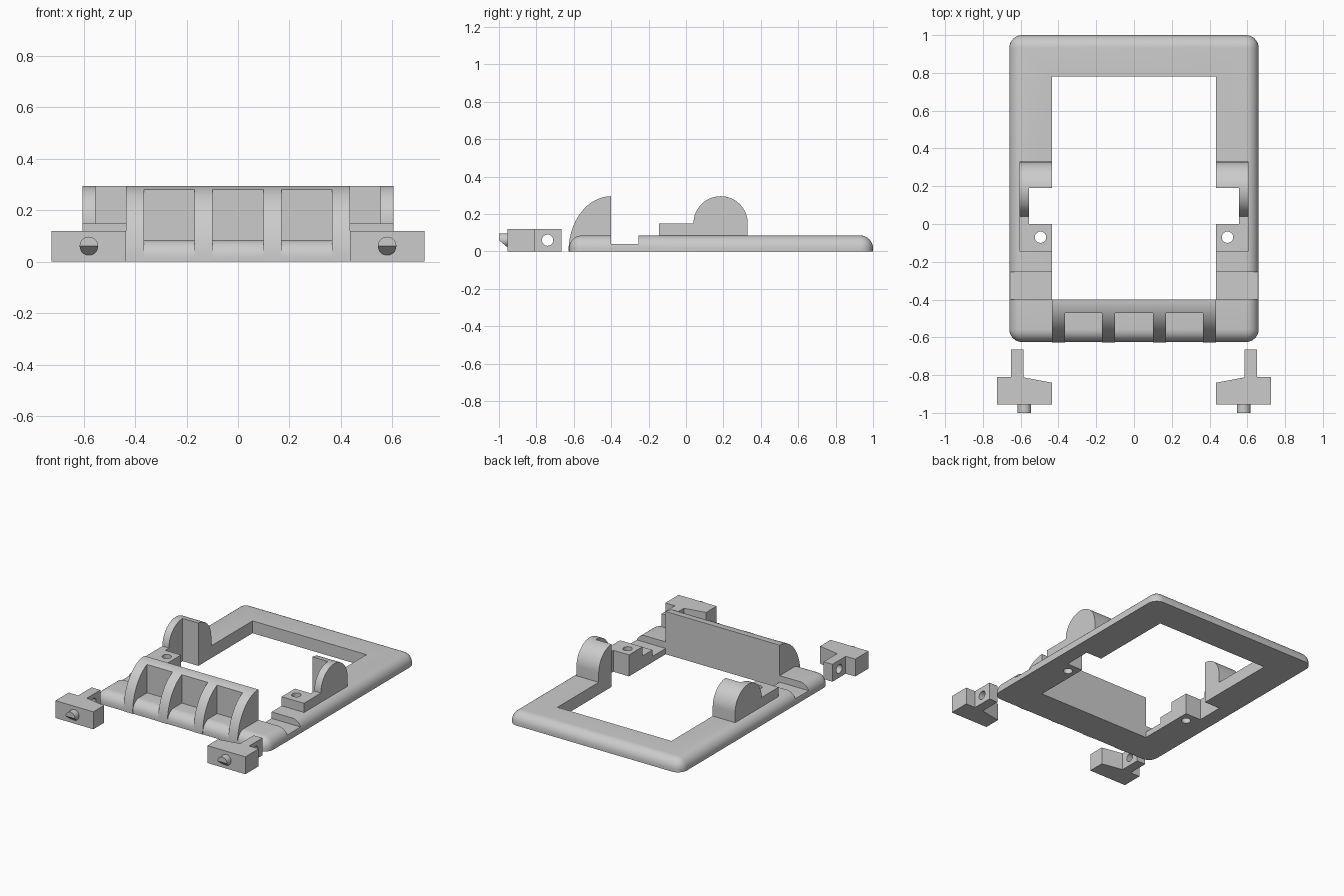
import bpy, bmesh, math
from mathutils import Vector

if "Cube" in bpy.data.objects:
    bpy.data.objects.remove(bpy.data.objects["Cube"], do_unlink=True)

grey = bpy.data.materials.new("plain grey")
grey.use_nodes = True
grey.diffuse_color = (0.6, 0.6, 0.6, 1)
grey.node_tree.nodes["Principled BSDF"].inputs["Base Color"].default_value = (0.6, 0.6, 0.6, 1)
parts = []


def add(name, bm, keep=True):
    bmesh.ops.recalc_face_normals(bm, faces=bm.faces)
    mesh = bpy.data.meshes.new(name)
    bm.to_mesh(mesh)
    bm.free()
    obj = bpy.data.objects.new(name, mesh)
    bpy.context.collection.objects.link(obj)
    obj.hide_render = not keep
    if keep:
        mesh.materials.append(grey)
        parts.append(obj)
    return obj


def prism(name, outline, axis, lo, hi, keep=True):
    """Extrude a 2D outline along axis 0, 1 or 2 from lo to hi."""
    def place(p, t):
        co = list(p)
        co.insert(axis, t)
        return Vector(co)
    bm = bmesh.new()
    base = bm.faces.new([bm.verts.new(place(p, lo)) for p in outline])
    grown = bmesh.ops.extrude_face_region(bm, geom=[base])["geom"]
    shift = place((0, 0), hi - lo)
    bmesh.ops.translate(bm, vec=shift, verts=[v for v in grown if isinstance(v, bmesh.types.BMVert)])
    return add(name, bm, keep)


def rect(a, b, c, d):
    return [(a, c), (b, c), (b, d), (a, d)]


def arc(cx, cy, rx, ry, start, end, n):
    angles = [math.radians(start + (end - start) * i / n) for i in range(n + 1)]
    return [(cx + rx * math.cos(t), cy + ry * math.sin(t)) for t in angles]


def circle(cx, cy, r):
    return arc(cx, cy, r, r, 0, 360, 32)[:-1]


def cut(obj, cutters):
    """Subtract the cutters and bake the result."""
    for c in cutters:
        mod = obj.modifiers.new("cut", 'BOOLEAN')
        mod.operation = 'DIFFERENCE'
        mod.solver = 'EXACT'
        mod.object = c
    graph = bpy.context.evaluated_depsgraph_get()
    mesh = bpy.data.meshes.new_from_object(obj.evaluated_get(graph))
    obj.modifiers.clear()
    obj.data = mesh
    mesh.materials.clear()
    mesh.materials.append(grey)


# Base plate with rounded corners and rounded top rim
TOP = 0.085
frame = prism("frame", rect(-0.66, 0.66, -0.625, 1.0), 2, 0, TOP)
bm = bmesh.new()
bm.from_mesh(frame.data)
rim = [e for e in bm.edges if max(v.co.z for v in e.verts) > 0.01]
bmesh.ops.bevel(bm, geom=rim, offset=0.068, segments=8, profile=0.5, affect='EDGES')
bm.to_mesh(frame.data)
bm.free()

# Central opening and the cross slot in both side rails
cutters = [
    prism("opening_cutter", rect(-0.435, 0.435, -0.40, 0.78), 2, -0.1, 0.5, False),
    prism("slot_cutter", rect(-0.40, -0.255, 0.04, 0.5), 0, -0.8, 0.8, False),
]

# Bearing mounts: low drilled step, then a round-topped hub, notched inside
mount_outline = ([(-0.145, 0.08), (-0.145, 0.148), (0.04, 0.148)]
                 + arc(0.185, 0.15, 0.145, 0.145, 180, 0, 32) + [(0.33, 0.08)])
for side, s in (("left", 1), ("right", -1)):
    notch = prism("notch_cutter", rect(s * 0.3, s * 0.555, 0, 0.19), 2, -0.1, 0.5, False)
    hole = prism("screw_hole_cutter", circle(s * 0.495, -0.07, 0.03), 2, -0.1, 0.5, False)
    mount = prism(side + "_bearing_mount", mount_outline, 0, s * 0.435, s * 0.605)
    cut(mount, [notch, hole])
    cutters += [notch, hole]
cut(frame, cutters)

# Front bar: curved ribs with a flat wall behind them
BACK, DEPTH, HIGH = -0.40, 0.228, 0.295
rib_outline = arc(BACK, 0, DEPTH, HIGH, 90, 180, 24) + [(BACK, 0)]
for i, (a, b) in enumerate([(0.10, 0.17), (0.365, 0.435)]):
    for side, s in (("left", 1), ("right", -1)):
        prism(f"{side}_rib_{i + 1}", rib_outline, 0, s * a, s * b)
wall_end = 90 + math.degrees(math.asin(0.07 / DEPTH))
wall_outline = arc(BACK, 0, DEPTH, HIGH, 90, wall_end, 6) + [(BACK - 0.07, 0.04), (BACK, 0.04)]
for name, a, b in (("middle", -0.10, 0.10), ("left", 0.17, 0.365), ("right", -0.365, -0.17)):
    prism(name + "_back_wall", wall_outline, 0, a, b)

# Loose latches: slanted body with drilled arm and a ramped pin
latch_outline = [(0.435, -0.955), (0.725, -0.955), (0.725, -0.81), (0.652, -0.81),
                 (0.652, -0.665), (0.585, -0.665), (0.585, -0.812), (0.435, -0.84)]
ramp_outline = [(-1.02, 0.06), (-1.0, 0.06), (-0.957, 0.024), (-0.957, 0.01), (-1.02, 0.01)]
for side, s in (("left", 1), ("right", -1)):
    latch = prism(side + "_latch", [(s * x, y) for x, y in latch_outline], 2, 0, 0.12)
    pivot = prism("pivot_cutter", circle(-0.74, 0.06, 0.03), 0, s * 0.5, s * 0.8, False)
    cut(latch, [pivot])
    pin = prism(side + "_latch_pin", circle(s * 0.58, 0.061, 0.036), 1, -1.0, -0.95)
    ramp = prism("ramp_cutter", ramp_outline, 0, s * 0.5, s * 0.7, False)
    cut(pin, [ramp])
    cutters += [pivot, ramp]

# Drop the helpers and smooth the curved surfaces
for c in cutters:
    bpy.data.objects.remove(c, do_unlink=True)
bpy.ops.object.select_all(action='DESELECT')
for p in parts:
    p.select_set(True)
bpy.context.view_layer.objects.active = frame
bpy.ops.object.shade_smooth_by_angle(angle=math.radians(30))
